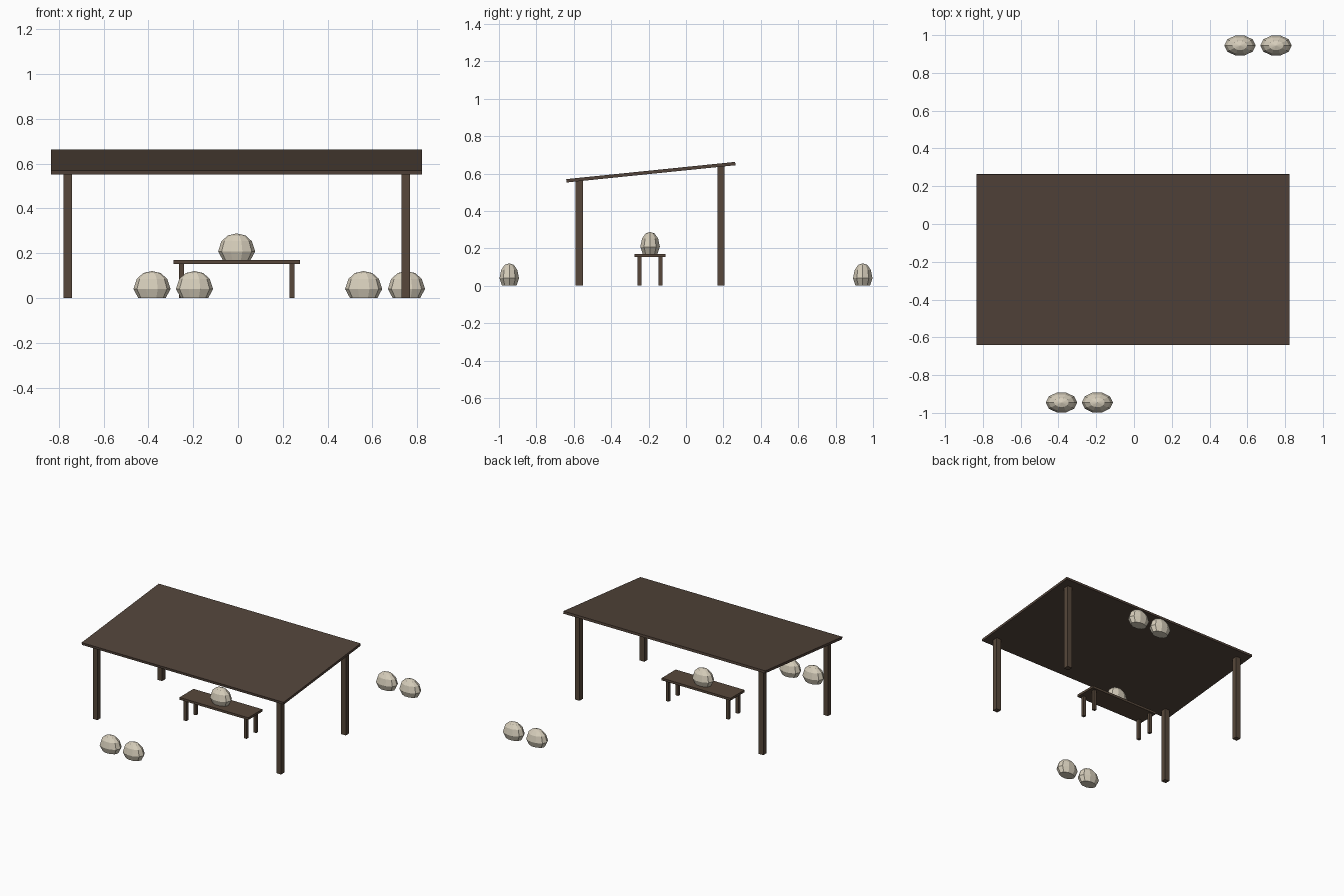
import bpy, bmesh, math
from mathutils import Matrix

if "Cube" in bpy.data.objects:
    bpy.data.objects.remove(bpy.data.objects["Cube"])


def material(name, rgb):
    m = bpy.data.materials.new(name)
    m.diffuse_color = (*rgb, 1)
    m.use_nodes = True
    m.node_tree.nodes["Principled BSDF"].inputs["Base Color"].default_value = m.diffuse_color
    return m


ROOF = material("dark roof brown", (0.085, 0.057, 0.042))
WOOD = material("timber brown", (0.095, 0.064, 0.043))
STONE = material("pale sand", (0.68, 0.62, 0.50))


def finish(bm, name, mat):
    bmesh.ops.recalc_face_normals(bm, faces=bm.faces)
    me = bpy.data.meshes.new(name)
    bm.to_mesh(me)
    bm.free()
    me.materials.append(mat)
    ob = bpy.data.objects.new(name, me)
    bpy.context.collection.objects.link(ob)
    return ob


def box(name, mat, center, size):
    bm = bmesh.new()
    bmesh.ops.create_cube(bm, size=1, matrix=Matrix.Diagonal((*size, 1)))
    ob = finish(bm, name, mat)
    ob.location = center
    return ob


# Domed, flat-bottomed low-poly lump: (height, relative radius) rings
RINGS = [(0, 0.74), (0.04, 1.0), (0.085, 0.82), (0.111, 0.47)]
SIDES = 10


def lump(name, x, y, z):
    bm = bmesh.new()
    rings = []
    for h, r in RINGS:
        rings.append([bm.verts.new((0.083 * r * math.cos(a), 0.055 * r * math.sin(a), h))
                      for a in (i * math.tau / SIDES for i in range(SIDES))])
    tip = bm.verts.new((0, 0, 0.12))
    bm.faces.new(rings[0])
    for i in range(SIDES):
        j = (i + 1) % SIDES
        for lo, hi in zip(rings, rings[1:]):
            bm.faces.new((lo[i], lo[j], hi[j], hi[i]))
        bm.faces.new((rings[-1][i], rings[-1][j], tip))
    finish(bm, name, STONE).location = (x, y, z)


CX = -0.006  # shelter centre line

# Sloping roof slab
roof = box("roof", ROOF, (CX, -0.188, 0.607), (1.657, 0.908, 0.018))
roof.rotation_euler.x = math.atan(0.102)

# Four posts, taller at the back
for side, s in (("left", -1), ("right", 1)):
    for end, y, h in (("front", -0.571, 0.562), ("back", 0.187, 0.64)):
        box(f"{end}_{side}_post", WOOD, (CX + s * 0.754, y, h / 2), (0.038, 0.038, h))

# Bench
box("bench_top", WOOD, (CX, -0.192, 0.161), (0.565, 0.165, 0.017))
for side, s in (("left", -1), ("right", 1)):
    for end, t in (("front", -1), ("back", 1)):
        box(f"bench_{end}_{side}_leg", WOOD,
            (CX + s * 0.247, -0.192 + t * 0.0565, 0.077), (0.022, 0.022, 0.154))

# Lumps on the bench and on the ground
lump("bench_lump", CX, -0.192, 0.168)
for i, (x, y) in enumerate([(-0.384, -0.945), (-0.194, -0.945), (0.561, 0.945), (0.752, 0.945)]):
    lump(f"ground_lump_{i + 1}", x, y, 0)
